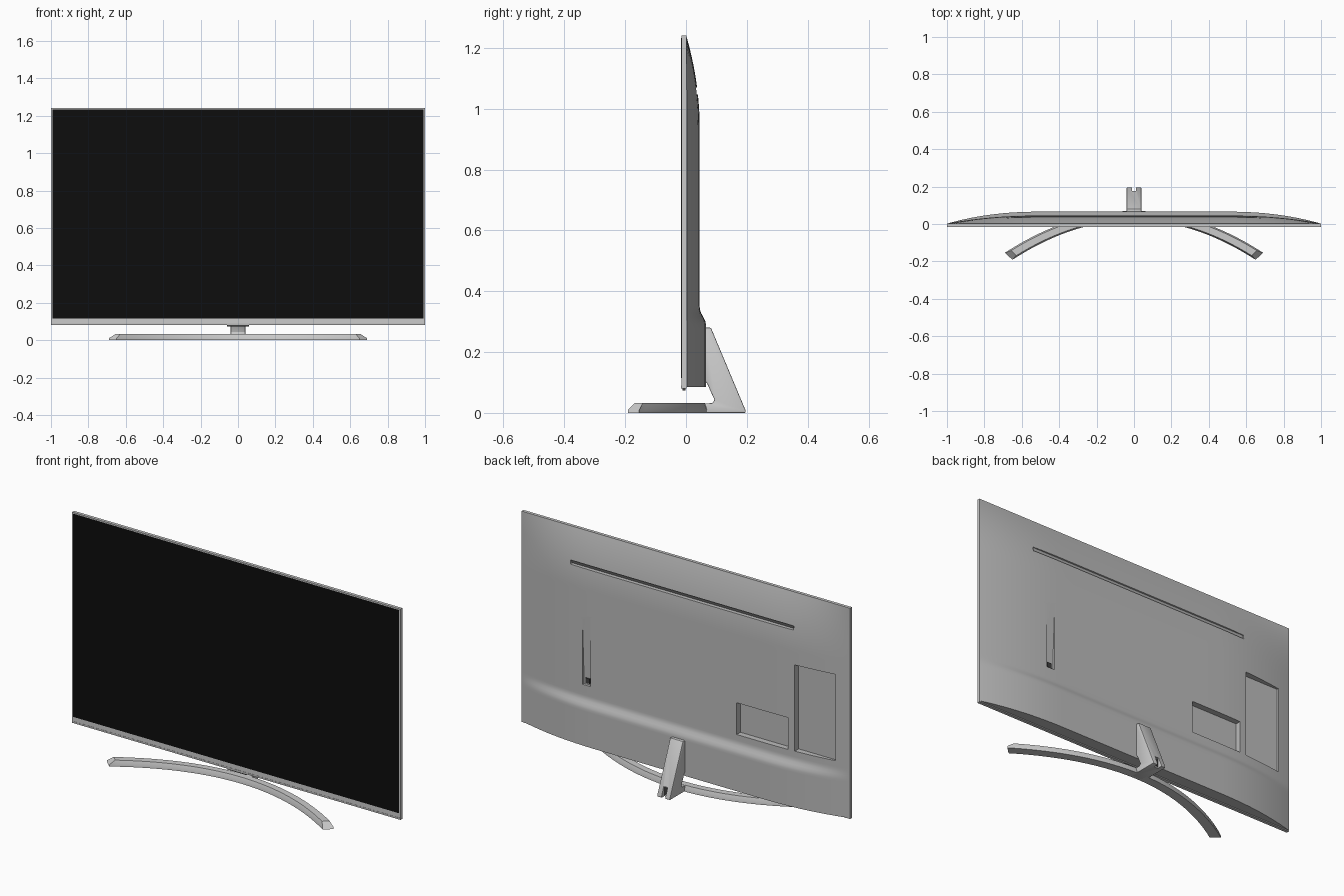
import bpy, bmesh, math

if "Cube" in bpy.data.objects:
    bpy.data.objects.remove(bpy.data.objects["Cube"], do_unlink=True)


def material(name, r, g, b):
    m = bpy.data.materials.new(name)
    m.use_nodes = True
    m.diffuse_color = (r, g, b, 1)
    m.node_tree.nodes["Principled BSDF"].inputs["Base Color"].default_value = (r, g, b, 1)
    return m


SILVER = material("silver", 0.6, 0.6, 0.6)
GREY = material("back grey", 0.5, 0.5, 0.5)
BLACK = material("screen black", 0.004, 0.004, 0.004)
DARK = material("dark grey", 0.05, 0.05, 0.05)


def finish(name, bm, mat):
    bmesh.ops.recalc_face_normals(bm, faces=bm.faces)
    mesh = bpy.data.meshes.new(name)
    bm.to_mesh(mesh)
    bm.free()
    mesh.materials.append(mat)
    ob = bpy.data.objects.new(name, mesh)
    bpy.context.collection.objects.link(ob)
    return ob


def prism(name, profile, x0, x1, mat):
    """Extrude a (y, z) outline along x."""
    bm = bmesh.new()
    face = bm.faces.new([bm.verts.new((x0, y, z)) for y, z in profile])
    out = bmesh.ops.extrude_face_region(bm, geom=[face])["geom"]
    for v in out:
        if isinstance(v, bmesh.types.BMVert):
            v.co.x = x1
    return finish(name, bm, mat)


def box(name, x0, x1, y0, y1, z0, z1, mat):
    return prism(name, [(y0, z0), (y1, z0), (y1, z1), (y0, z1)], x0, x1, mat)


def activate(ob):
    bpy.ops.object.select_all(action="DESELECT")
    ob.select_set(True)
    bpy.context.view_layer.objects.active = ob


def cut(ob, cutters):
    activate(ob)
    for c in cutters:
        mod = ob.modifiers.new("cut", "BOOLEAN")
        mod.operation, mod.solver, mod.object = "DIFFERENCE", "EXACT", c
        bpy.ops.object.modifier_apply(modifier=mod.name)
        bpy.data.objects.remove(c, do_unlink=True)


def smooth(ob, degrees=25):
    activate(ob)
    bpy.ops.object.shade_smooth_by_angle(angle=math.radians(degrees))


# Thin frame, screen and chin
box("frame", -1, 1, -0.015, 0.002, 0.08, 1.24, SILVER)
box("screen", -0.992, 0.992, -0.0165, -0.012, 0.115, 1.232, BLACK)
box("chin_trim", -0.998, 0.998, -0.016, -0.012, 0.081, 0.09, GREY)
box("sensor", -0.06, 0.06, -0.012, -0.002, 0.074, 0.081, DARK)


# Bulged rear shell with a thicker lower section
def bulge(t, power):
    return 1 - (1 - min(max(t, 0), 1)) ** power


def depth(x, z):
    side = bulge((1 - abs(x)) / 0.5, 2.2)
    top = bulge((1.236 - z) / 0.3, 2)
    step = min(max((0.345 - z) / 0.055, 0), 1)
    step = step * step * (3 - 2 * step)
    return 0.002 + side * (0.043 * top + 0.021 * step)


TOP, BOTTOM = 1.236, 0.085
bm = bmesh.new()
bmesh.ops.create_grid(bm, x_segments=56, y_segments=90, size=1)
for v in bm.verts:
    x = 0.997 * math.sin(v.co.x * math.pi / 2)
    z = BOTTOM + (TOP - BOTTOM) * (v.co.y + 1) / 2
    v.co = (x, depth(x, z), z)
rim = [e for e in bm.edges if e.is_boundary]
new = bmesh.ops.extrude_edge_only(bm, edges=rim)["geom"]
for v in new:
    if isinstance(v, bmesh.types.BMVert):
        v.co.y = -0.002
bmesh.ops.holes_fill(bm, edges=[e for e in bm.edges if e.is_boundary], sides=0)
shell = finish("rear_shell", bm, GREY)

cut(shell, [
    # long vent groove
    prism("vent_cutter", [(0.018, 1.047), (0.08, 1.047), (0.08, 1.085), (0.03, 1.068)],
          -0.68, 0.68, GREY),
    # connector bays
    box("tall_bay_cutter", -0.92, -0.69, 0.006, 0.1, 0.385, 0.86, GREY),
    box("small_bay_cutter", -0.65, -0.34, 0.012, 0.1, 0.385, 0.56, GREY),
    # sloping channel down to the power socket
    prism("channel_cutter", [(0.03, 0.41), (0.1, 0.41), (0.1, 0.82), (0.046, 0.82), (0.03, 0.455)],
          0.55, 0.6, GREY),
])
smooth(shell)
box("power_socket", 0.562, 0.588, 0.026, 0.035, 0.418, 0.445, DARK)

# Neck of the stand, with a cable notch low on its back
neck = prism("neck", [(0.055, 0.28), (0.082, 0.28), (0.196, 0.008), (0.196, 0), (0.03, 0),
                      (0.03, 0.03), (0.086, 0.032), (0.094, 0.042), (0.068, 0.1), (0.055, 0.1)],
             -0.039, 0.039, SILVER)
activate(neck)
bev = neck.modifiers.new("soft_edges", "BEVEL")
bev.width, bev.segments, bev.limit_method = 0.003, 2, "ANGLE"
bpy.ops.object.modifier_apply(modifier=bev.name)
cut(neck, [box("notch_cutter", -0.012, 0.012, 0.17, 0.25, -0.01, 0.055, SILVER)])
smooth(neck, 30)
box("cable_notch", -0.011, 0.011, 0.166, 0.172, 0.008, 0.05, DARK)

# Curved foot: chamfered section swept along an arc
SECTION = [(0, 0, 1), (0, 0.01, 1), (0.15, 0.032, 0.96),
           (0.85, 0.032, 0.96), (1, 0.01, 1), (1, 0, 1)]
STEPS = 48
bm = bmesh.new()
rings = []
for i in range(STEPS + 1):
    t = 2 * i / STEPS - 1
    ring = []
    for f, z, reach in SECTION:
        x = (0.65 + 0.04 * f) * t * reach
        ring.append(bm.verts.new((x, 0.02 + 0.05 * f - (0.5 - 0.03 * f) * x * x, z)))
    rings.append(ring)
n = len(SECTION)
for a, b in zip(rings, rings[1:]):
    for k in range(n):
        bm.faces.new((a[k], a[(k + 1) % n], b[(k + 1) % n], b[k]))
bm.faces.new(rings[0])
bm.faces.new(rings[-1])
smooth(finish("curved_foot", bm, SILVER))
